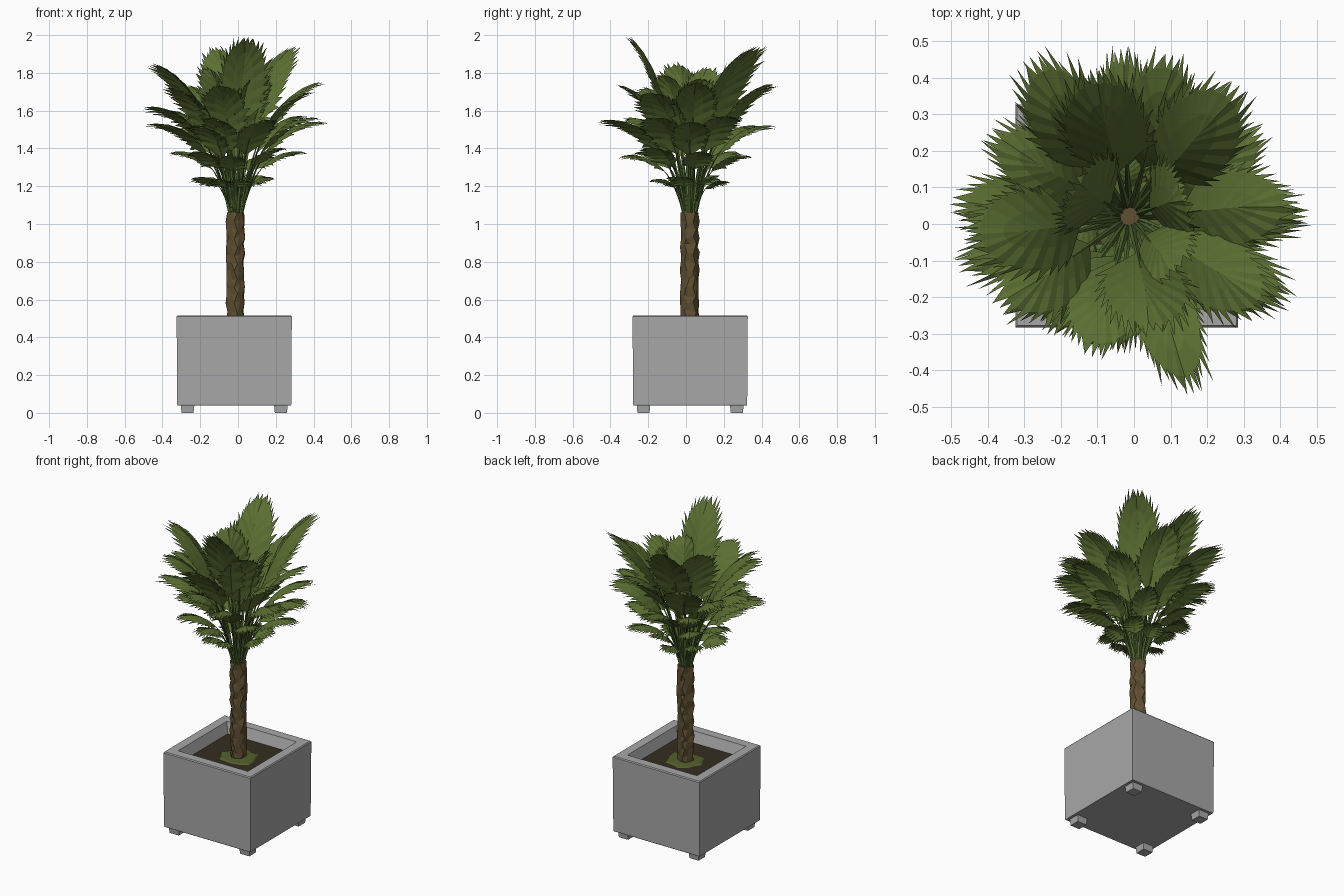
import bpy, bmesh, math, random
from mathutils import Vector

if "Cube" in bpy.data.objects:
    bpy.data.objects.remove(bpy.data.objects["Cube"])

random.seed(7)
CX, CY = -0.02, 0.022          # planter centre
TX, TY = -0.012, 0.02          # trunk centre


def mat(name, col):
    m = bpy.data.materials.new(name)
    m.diffuse_color = (*col, 1)
    m.use_nodes = True
    m.node_tree.nodes["Principled BSDF"].inputs["Base Color"].default_value = m.diffuse_color
    return m


GREY = mat("planter_grey", (0.39, 0.39, 0.39))
SOIL = mat("soil_brown", (0.035, 0.027, 0.015))
MOSS = mat("moss_green", (0.09, 0.115, 0.026))
BARK = mat("bark_brown", (0.115, 0.08, 0.032))
LEAF = mat("leaf_green", (0.105, 0.16, 0.032))
STEM = mat("stem_green", (0.085, 0.14, 0.032))


def make(name, verts, faces, material, fix_normals=True):
    me = bpy.data.meshes.new(name)
    me.from_pydata([tuple(v) for v in verts], [], faces)
    if fix_normals:
        bm = bmesh.new()
        bm.from_mesh(me)
        bmesh.ops.recalc_face_normals(bm, faces=bm.faces)
        bm.to_mesh(me)
        bm.free()
    me.materials.append(material)
    ob = bpy.data.objects.new(name, me)
    bpy.context.collection.objects.link(ob)
    return ob


def bridge(rings, n, cap_start=True, cap_end=True):
    """Faces joining consecutive rings of n vertices."""
    f = []
    for r in range(rings - 1):
        for i in range(n):
            j = (i + 1) % n
            f.append((r * n + i, r * n + j, (r + 1) * n + j, (r + 1) * n + i))
    if cap_start:
        f.append(tuple(reversed(range(n))))
    if cap_end:
        f.append(tuple(range((rings - 1) * n, rings * n)))
    return f


def square(cx, cy, h, z):
    return [(cx + a * h, cy + b * h, z) for a, b in ((-1, -1), (1, -1), (1, 1), (-1, 1))]


# Planter: outer walls, flat rim, sloped inner walls
prof = [(0.300, 0.04), (0.302, 0.045), (0.305, 0.510), (0.300, 0.516),
        (0.244, 0.516), (0.218, 0.44)]
v = [p for h, z in prof for p in square(CX, CY, h, z)]
make("planter", v, bridge(len(prof), 4), GREY)

# Four feet
for i, (sx, sy) in enumerate(((-1, -1), (1, -1), (1, 1), (-1, 1))):
    c = (CX + sx * 0.247, CY + sy * 0.247)
    v = square(*c, 0.032, 0.0) + square(*c, 0.036, 0.041)
    make("foot_%d" % (i + 1), v, bridge(2, 4), GREY)

# Soil slab and irregular moss patch
make("soil", square(CX, CY, 0.218, 0.442) + square(CX, CY, 0.221, 0.452), bridge(2, 4), SOIL)
v = []
radii = [random.uniform(0.095, 0.135) for _ in range(14)]
for s, z in ((1, 0.4525), (0.9, 0.457), (0.4, 0.461)):
    v += [(TX + s * r * math.cos(math.tau * i / 14), TY + s * r * math.sin(math.tau * i / 14), z)
          for i, r in enumerate(radii)]
make("moss", v, bridge(3, 14), MOSS)

# Trunk: staggered rough rings giving faceted leaf scars
N, ROWS = 9, 15
v = []
for r in range(ROWS):
    z = 0.45 + 0.61 * r / (ROWS - 1)
    for i in range(N):
        a = math.tau * (i + 0.5 * (r % 2)) / N
        rad = 0.046 + (0.004 if (i + r) % 2 else -0.004) + random.uniform(-0.004, 0.004)
        dz = random.uniform(-0.012, 0.012) if 0 < r < ROWS - 1 else 0
        v.append((TX + rad * math.cos(a), TY + rad * math.sin(a), z + dz))
f = []
for r in range(ROWS - 1):
    for i in range(N):
        j = (i + 1) % N
        a, b, c, d = r * N + i, r * N + j, (r + 1) * N + i, (r + 1) * N + j
        f += [(a, b, c), (b, d, c)] if r % 2 == 0 else [(a, d, c), (a, b, d)]
f += [tuple(reversed(range(N))), tuple(range((ROWS - 1) * N, ROWS * N))]
make("trunk", v, f, BARK)


def leaf(idx, az, reach, top):
    """One fan leaf: arching stalk plus a fringed paddle blade."""
    a = math.radians(az)
    out = Vector((math.cos(a), math.sin(a), 0))
    side = Vector((-math.sin(a), math.cos(a), 0))
    org = Vector((TX, TY, 0))
    p0 = Vector((0.028, 1.04))
    p1 = Vector((0.30 * reach, top + 0.05 - 0.6 * max(0, top - 1.6)))
    p2 = Vector((reach, top))
    u0 = 0.36 if top > 1.45 else 0.42
    width = 0.072 + 0.065 * min(1, (top - 1.24) / 0.6)
    roll = random.uniform(-0.25, 0.25)

    def spine(u):
        return p0 * (1 - u) ** 2 + p1 * 2 * u * (1 - u) + p2 * u * u

    def point(u, w, drop=0.0):
        p = spine(u)
        t = ((p1 - p0) * (1 - u) + (p2 - p1) * u).normalized()
        up = -out * t.y + Vector((0, 0, t.x))
        h = -0.22 * abs(w) - drop + roll * w
        return org + out * p.x + Vector((0, 0, p.y)) + side * w + up * h

    # Stalk, running on as the blade's midrib
    v = []
    M = 7
    for k in range(M):
        q = k / (M - 1)
        u = q * (u0 + 0.15)
        rad = 0.0085 * (1 - q) + 0.003
        c = point(u, 0)
        for j in range(4):
            g = math.tau * j / 4
            v.append(c + side * rad * math.cos(g) + (out + Vector((0, 0, 0.5))) * rad * math.sin(g) * 0.8)
    make("stalk_%02d" % idx, v, bridge(M, 4), STEM)

    # Blade: strips from midrib to notch, then one spike per strip
    n = 25
    amax = math.radians(128)
    v, f = [], []

    def sv(ang, k):
        s = 0.42 + 0.58 * math.cos(ang) * k
        return s, width * math.sin(ang) * k

    for k in range(n + 1):
        ang = amax * (2 * k / n - 1)
        s, w = sv(ang, 0.78)
        s = max(s, 0.06)
        s0 = s * 0.62
        if k in (0, n):
            s0 = 0.0
        for q in (0, 0.5, 1):
            ss = s0 + (s - s0) * q
            v.append(point(u0 + (1 - u0) * ss, w * q, 0.004 * (k % 2) * q))
    for k in range(n):
        b, c = 3 * k, 3 * k + 3
        f += [(b, b + 1, c + 1, c), (b + 1, b + 2, c + 2, c + 1)]
        ang = amax * (2 * (k + 0.5) / n - 1)
        lead = 0.16 if ang > 0 else -0.16       # spikes sweep toward the tip
        mid = abs(k - n // 2) < 2
        s, w = sv(ang - (0 if mid else lead), random.uniform(0.93, 1.0) if mid else random.uniform(0.9, 1.12))
        v.append(point(u0 + (1 - u0) * min(s, 1.0), w, random.uniform(0, 0.012)))
        f.append((b + 2, len(v) - 1, c + 2))
    make("leaf_%02d" % idx, v, f, LEAF, False)


# Crown: azimuth, reach and tip height of each leaf, top tier first
crown = [
    (-78, .33, 2.0), (105, .42, 1.95), (50, .47, 1.95), (188, .46, 1.86),
    (5, .47, 1.76), (-32, .47, 1.70), (75, .47, 1.75), (122, .52, 1.74),
    (215, .45, 1.73), (-105, .40, 1.74),
    (176, .50, 1.62), (196, .50, 1.53), (0, .50, 1.54), (-28, .51, 1.56),
    (-70, .52, 1.55), (150, .46, 1.60), (93, .47, 1.52), (128, .47, 1.52),
    (235, .40, 1.52), (32, .45, 1.57), (-110, .38, 1.56),
    (10, .39, 1.38), (170, .36, 1.38), (-95, .38, 1.36), (60, .38, 1.36),
    (-45, .36, 1.40), (230, .38, 1.38), (130, .35, 1.38),
    (-20, .22, 1.24), (200, .26, 1.24), (-85, .22, 1.23), (90, .22, 1.22),
    (40, .22, 1.25), (140, .23, 1.24), (240, .24, 1.23),
    (20, .17, 1.78), (150, .18, 1.84), (-50, .20, 1.80),
]
for i, (az, r, z) in enumerate(crown):
    leaf(i + 1, az, r, z)
